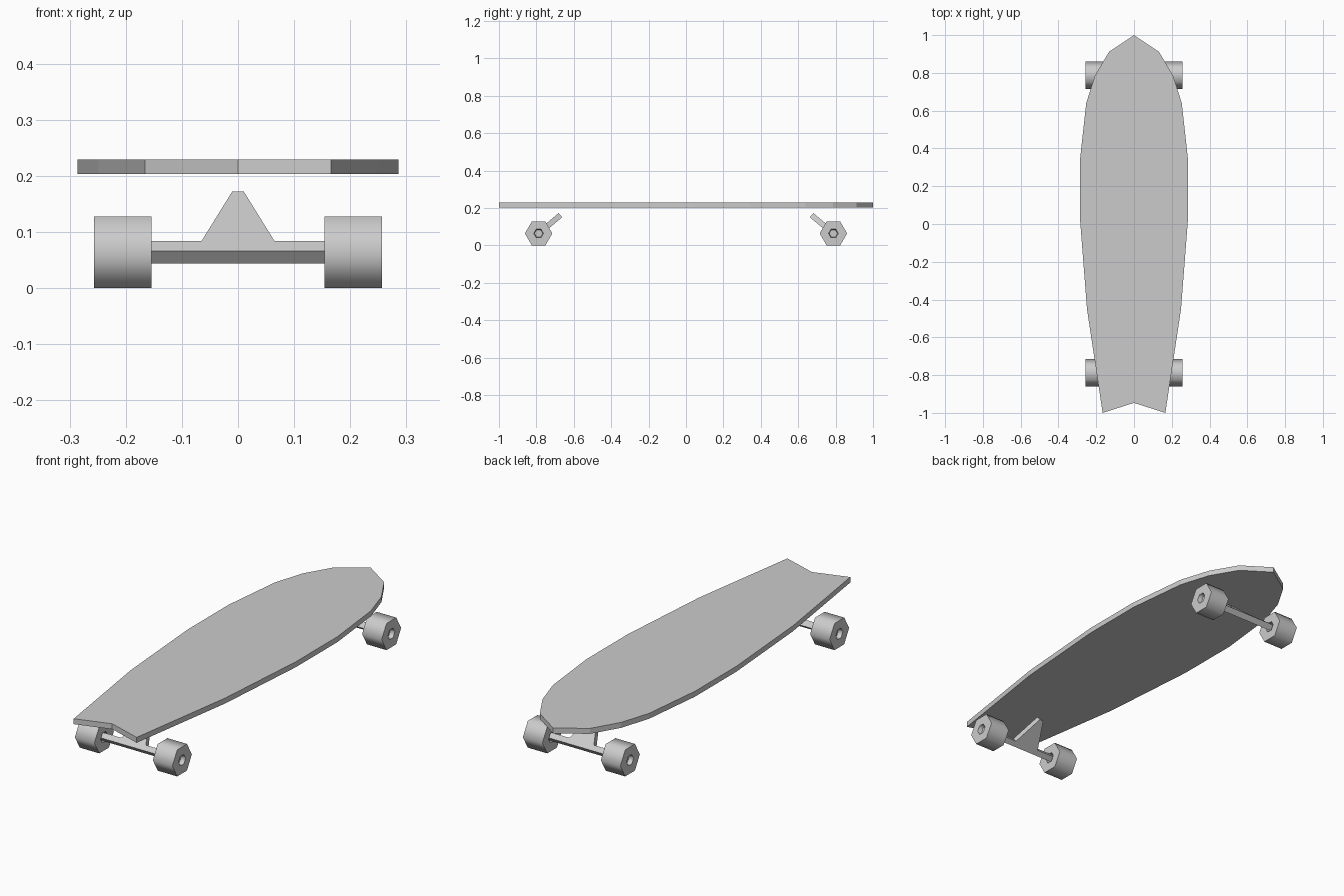
import bpy, bmesh
from math import cos, sin, radians, tau
from mathutils import Vector

if "Cube" in bpy.data.objects:
    bpy.data.objects.remove(bpy.data.objects["Cube"])


def finish(name, bm, smooth=False):
    bmesh.ops.recalc_face_normals(bm, faces=bm.faces)
    me = bpy.data.meshes.new(name)
    bm.to_mesh(me)
    bm.free()
    ob = bpy.data.objects.new(name, me)
    bpy.context.collection.objects.link(ob)
    if smooth:
        bpy.ops.object.select_all(action='DESELECT')
        ob.select_set(True)
        bpy.context.view_layer.objects.active = ob
        bpy.ops.object.shade_smooth_by_angle(angle=radians(65))
    return ob


def slab(name, points, offset):
    """Extrude a closed outline of 3D points along an offset."""
    bm = bmesh.new()
    face = bm.faces.new([bm.verts.new(p) for p in points])
    ext = bmesh.ops.extrude_face_region(bm, geom=[face], use_keep_orig=True)
    moved = [g for g in ext["geom"] if isinstance(g, bmesh.types.BMVert)]
    bmesh.ops.translate(bm, verts=moved, vec=offset)
    return finish(name, bm)


def mirrored(half):
    """Close a half outline (x >= 0) across x = 0."""
    return half + [(-x, y) for x, y in reversed(half) if x > 0]


def wheel(name, side, y, z):
    """Six-sided wheel with a hub recess on both faces."""
    profile = [(0.175, 0.026), (0.154, 0.026), (0.154, 0.0733),
               (0.257, 0.0733), (0.257, 0.026), (0.236, 0.022)]
    bm = bmesh.new()
    rings = [[bm.verts.new((side * x, y + r * cos(k * tau / 6), z + r * sin(k * tau / 6)))
              for k in range(6)] for x, r in profile]
    for a, b in zip(rings, rings[1:]):
        for k in range(6):
            n = (k + 1) % 6
            bm.faces.new((a[k], a[n], b[n], b[k]))
    bm.faces.new(rings[0])
    bm.faces.new(rings[-1])
    return finish(name, bm, smooth=True)


# Deck: pointed nose at the back, swallow tail at the front
deck_half = [(0, 1.0), (0.132, 0.912), (0.207, 0.785), (0.253, 0.64), (0.286, 0.34),
             (0.286, 0.03), (0.249, -0.45), (0.166, -1.0), (0, -0.947)]
slab("deck", [(x, y, 0.203) for x, y in mirrored(deck_half)], (0, 0, 0.026))

# Trucks: tilted axle bar with a tapering hanger, plus a pair of wheels each
AXLE_Y, AXLE_Z, THICK, TILT = 0.788, 0.0635, 0.029, radians(40)
truck_half = [(0.01, 0.152), (0.065, 0.014), (0.175, 0.014), (0.175, -0.013)]
for end, s in (("front", -1), ("rear", 1)):
    along = Vector((0, -s * cos(TILT), sin(TILT)))
    normal = Vector((0, s * sin(TILT), cos(TILT)))
    base = Vector((0, s * AXLE_Y, AXLE_Z)) - normal * THICK / 2
    slab(end + "_truck",
         [base + Vector((x, 0, 0)) + along * d for x, d in mirrored(truck_half)],
         normal * THICK)
    for label, side in (("left", -1), ("right", 1)):
        wheel(f"{end}_{label}_wheel", side, s * AXLE_Y, AXLE_Z)
